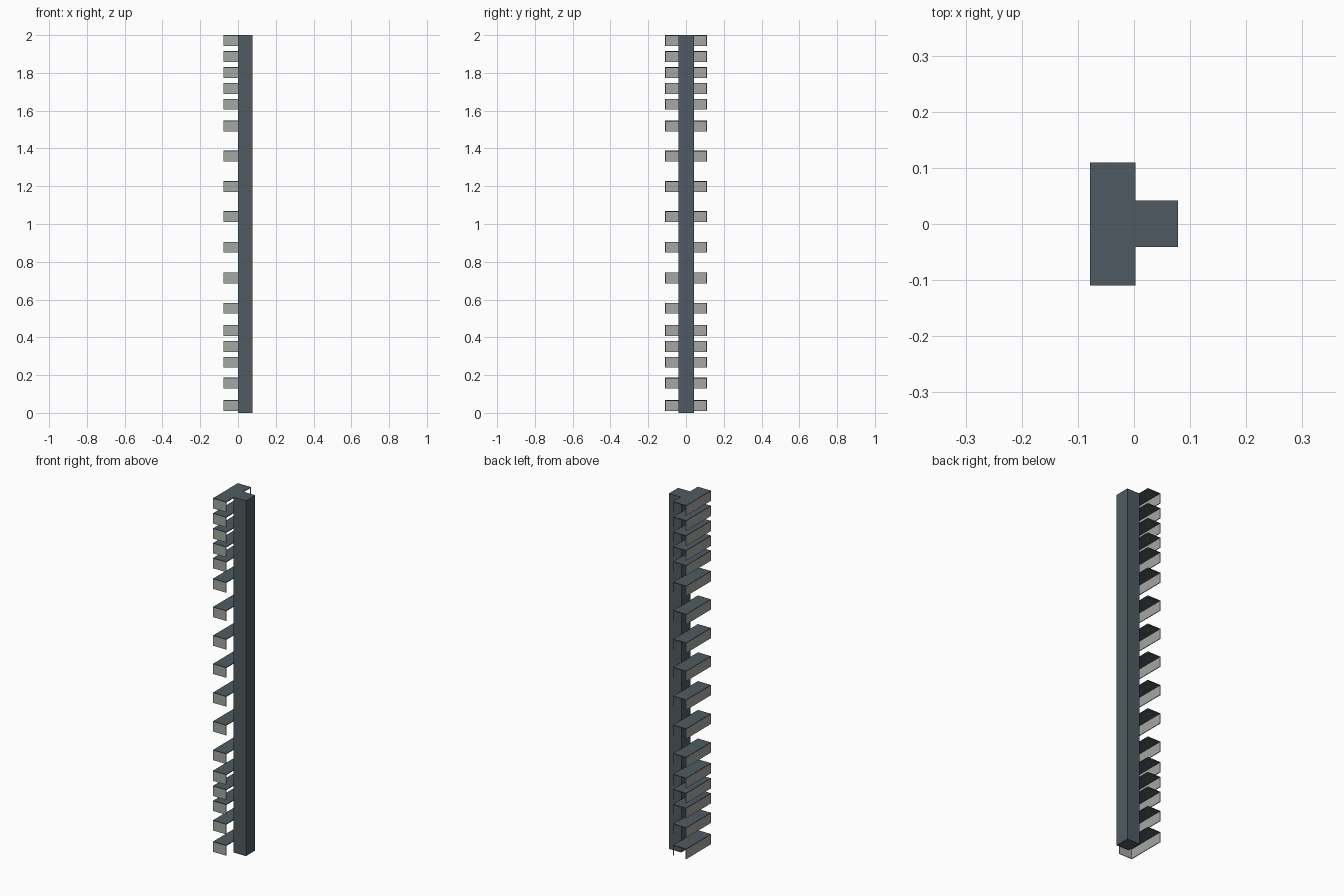
import bpy

if "Cube" in bpy.data.objects:
    bpy.data.objects.remove(bpy.data.objects["Cube"])


def material(name, rgb):
    m = bpy.data.materials.new(name)
    m.diffuse_color = (*rgb, 1)
    m.use_nodes = True
    m.node_tree.nodes["Principled BSDF"].inputs["Base Color"].default_value = m.diffuse_color
    return m


SLATE = material("slate", (0.078, 0.105, 0.122))
GREY = material("light_grey", (0.37, 0.385, 0.365))


def box(name, lo, hi, mat):
    """Axis-aligned box between two corners."""
    bpy.ops.mesh.primitive_cube_add(size=1)
    ob = bpy.context.object
    ob.name = name
    for v in ob.data.vertices:
        v.co = [(a + b) / 2 + c * (b - a) for a, b, c in zip(lo, hi, v.co)]
    ob.data.materials.append(mat)
    return ob


# Main upright
box("column", (0, -0.041, 0), (0.078, 0.042, 2.0), SLATE)

# Thin trays stacked up the left side of the column
X0, X1, Y, T, H = -0.078, 0.003, 0.11, 0.004, 0.058
tops = [2.0, 1.915, 1.83, 1.747, 1.663, 1.547, 1.388, 1.227, 1.068,
        0.906, 0.744, 0.583, 0.466, 0.381, 0.297, 0.187, 0.067]
for i, top in enumerate(tops, 1):
    under, low = top - T, top - H
    # Slate lid
    box(f"tray_lid_{i}", (X0, -Y, under), (X1, Y, top), SLATE)
    # Grey skirts below the lid
    box(f"tray_side_skirt_{i}", (X0, -Y, low), (X0 + T, Y, under), GREY)
    box(f"tray_front_skirt_{i}", (X0 + T, -Y, low), (X1, -Y + T, under), GREY)
    # Slim corner strip at the open back
    box(f"tray_corner_strip_{i}", (X1 - T, Y - T, low), (X1, Y, under), GREY)
